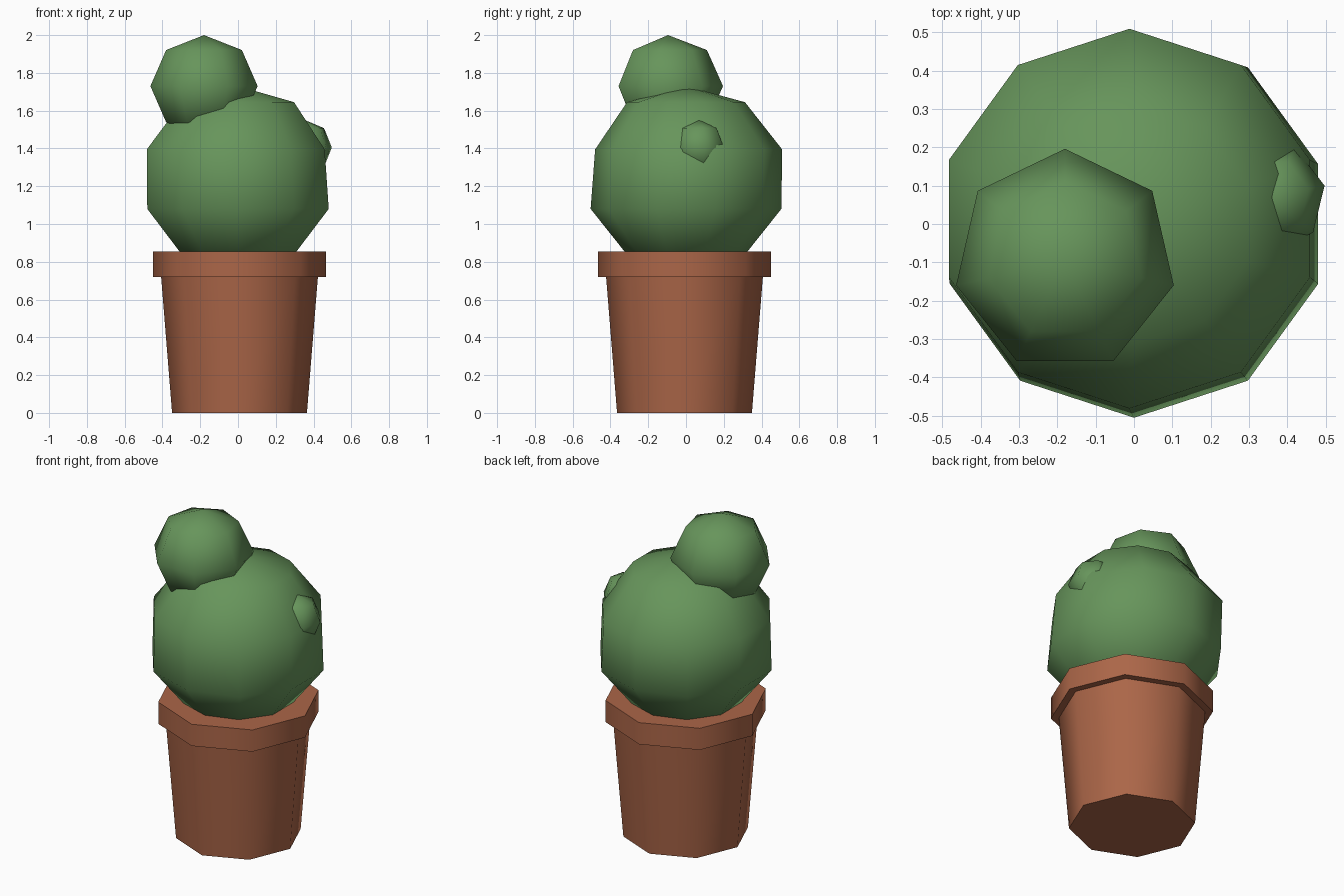
import bpy, bmesh, math

if "Cube" in bpy.data.objects:
    bpy.data.objects.remove(bpy.data.objects["Cube"])


def material(name, color):
    m = bpy.data.materials.new(name)
    m.diffuse_color = (*color, 1)
    m.use_nodes = True
    m.node_tree.nodes["Principled BSDF"].inputs["Base Color"].default_value = m.diffuse_color
    return m


GREEN = material("cactus green", (0.135, 0.30, 0.105))
CLAY = material("terracotta", (0.41, 0.133, 0.065))


def lathe(name, rings, sides, start, mat, smooth, bottom=None, top=None):
    """Stack rings (x, y, z, radius); close the ends with a pole or a flat cap."""
    bm = bmesh.new()
    loops = []
    for x, y, z, r in rings:
        angles = [math.radians(start) + i * math.tau / sides for i in range(sides)]
        loops.append([bm.verts.new((x + r * math.cos(a), y + r * math.sin(a), z)) for a in angles])
    for lo, hi in zip(loops, loops[1:]):
        for i in range(sides):
            j = (i + 1) % sides
            bm.faces.new((lo[i], lo[j], hi[j], hi[i]))
    for loop, pole in ((loops[0], bottom), (loops[-1], top)):
        if pole:
            p = bm.verts.new(pole)
            for i in range(sides):
                bm.faces.new((loop[i], loop[(i + 1) % sides], p))
        else:
            bm.faces.new(loop)
    bmesh.ops.recalc_face_normals(bm, faces=bm.faces)
    mesh = bpy.data.meshes.new(name)
    bm.to_mesh(mesh)
    bm.free()
    mesh.materials.append(mat)
    obj = bpy.data.objects.new(name, mesh)
    bpy.context.collection.objects.link(obj)
    bpy.ops.object.select_all(action='DESELECT')
    obj.select_set(True)
    bpy.context.view_layer.objects.active = obj
    bpy.ops.object.shade_smooth_by_angle(angle=math.radians(smooth))
    return obj


def ball(name, center, radius, height, sides, bands, start):
    """Low-poly round lobe with poles at top and bottom."""
    x, y, z = center
    lat = [-math.pi / 2 + math.pi * k / bands for k in range(1, bands)]
    rings = [(x, y, z + height * math.sin(t), radius * math.cos(t)) for t in lat]
    return lathe(name, rings, sides, start, GREEN, 80,
                 (x, y, z - height), (x, y, z + height))


# Tapered octagonal pot with a square-edged rim
PX, PY = 0.008, -0.008
lathe("pot_body", [(PX, PY, 0, 0.357), (PX, PY, 0.72, 0.415)], 8, 0, CLAY, 50)
lathe("pot_rim", [(PX, PY, 0.72, 0.459), (PX, PY, 0.855, 0.459)], 8, 0, CLAY, 50)

# Main cactus body, slightly lopsided toward the top
lathe("cactus_body", [
    (0, 0, 0.835, 0.31),
    (0, 0, 1.08, 0.505),
    (-0.012, 0.014, 1.395, 0.495),
    (0, 0, 1.645, 0.312),
], 10, 18, GREEN, 80, bottom=(0, 0, 0.75), top=(0, 0, 1.73))

# Round offshoot on top and small bud on the right side
ball("top_offshoot", (-0.18, -0.095, 1.73), 0.291, 0.27, 7, 4, 90)
ball("side_bud", (0.355, 0.07, 1.405), 0.145, 0.145, 7, 4, 12)
